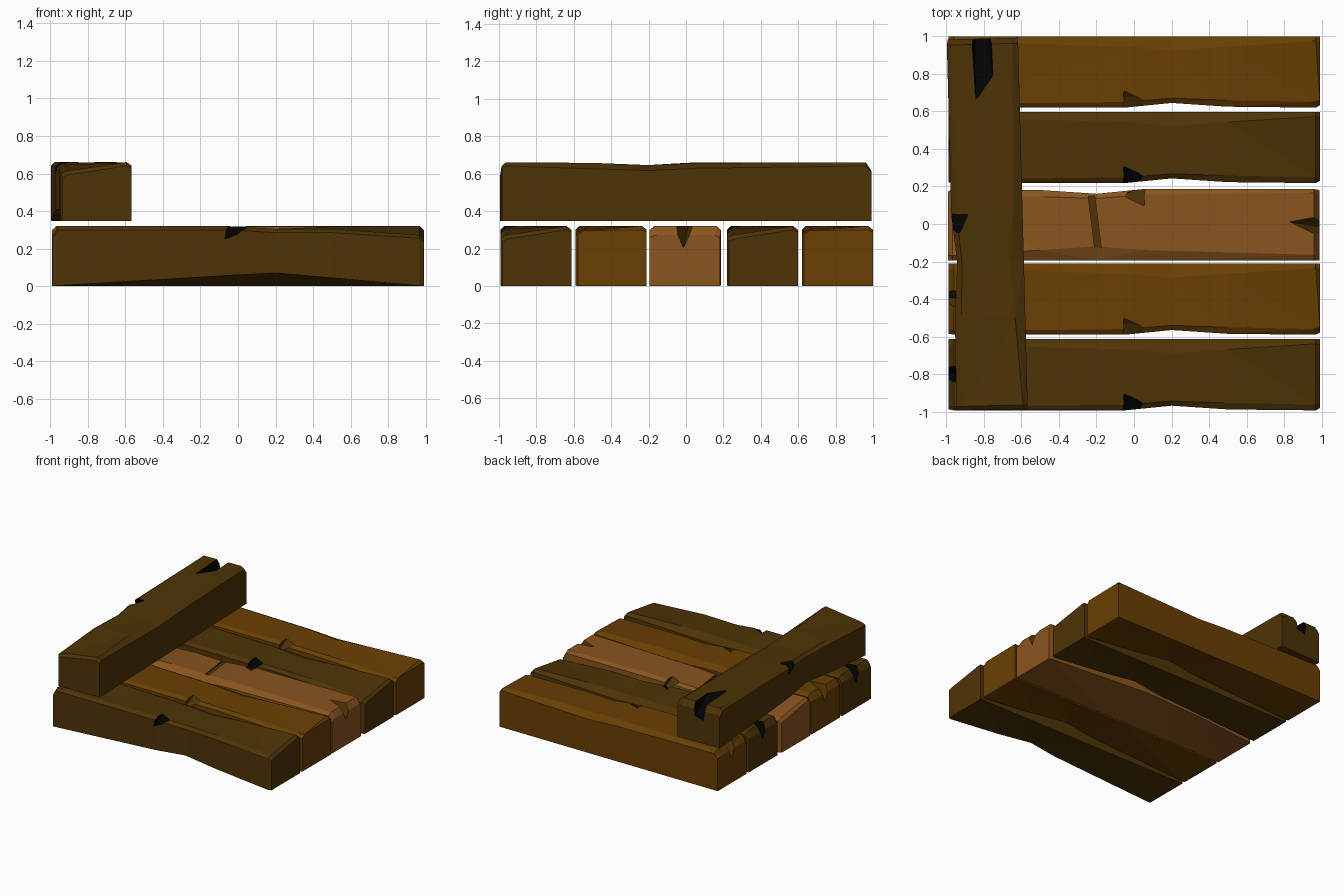
import bpy, bmesh, math
from mathutils import Matrix

if "Cube" in bpy.data.objects:
    bpy.data.objects.remove(bpy.data.objects["Cube"])


def material(name, rgb):
    m = bpy.data.materials.new(name)
    m.diffuse_color = (*rgb, 1)
    m.use_nodes = True
    m.node_tree.nodes["Principled BSDF"].inputs["Base Color"].default_value = m.diffuse_color
    return m


DARK = material("dark brown", (0.077, 0.034, 0.002))
ORANGE = material("orange brown", (0.143, 0.050, 0.001))
LIGHT = material("light brown", (0.252, 0.089, 0.013))
BLACK = material("black", (0.0006, 0.0007, 0.001))

# Worn plank sections along x: x, front bottom z, front inset,
# front side z, front top inset, front top z, back top inset, back top z, back side z
STATIONS = [
    (-.988, .000, .005, .255, .03, .272, .040, .272, .262),
    (-.958, .003, .000, .300, .02, .320, .030, .320, .300),
    (-.050, .057, .000, .300, .03, .320, .055, .317, .288),
    (.200, .070, .025, .285, .05, .305, .075, .305, .275),
    (.500, .044, .005, .285, .04, .305, .055, .317, .285),
    (.968, .002, .000, .255, .03, .272, .025, .320, .300),
    (.990, .000, .012, .240, .04, .250, .030, .300, .288),
]
HALF = 0.19

# Cutter hulls in plank space
EDGE_CHIP = [(-.05, -.22, .34), (-.05, -.08, .34), (.10, -.14, .34), (.01, -.22, .34),
             (-.075, -.22, .23), (-.06, -.13, .29)]
END_CHIP = [(-1.02, -.06, .34), (-1.02, .085, .34), (-.80, -.02, .34), (-1.02, .015, .18)]
END_SPLIT = [(-1.02, -.06, .34), (-1.02, .05, .34), (-.61, -.045, .34), (-.75, .055, .34),
             (-1.02, -.04, .18), (-1.02, .03, .2)]
GROOVE = [(x, y, z) for x, y in ((.245, -.16), (.21, -.16), (.175, .12), (.21, .12))
          for z in (.295, .35)]


def hull_cutter(points, mat):
    bm = bmesh.new()
    for p in points:
        bm.verts.new(p)
    bmesh.ops.convex_hull(bm, input=bm.verts[:])
    loose = [v for v in bm.verts if not v.link_faces]
    bmesh.ops.delete(bm, geom=loose, context='VERTS')
    bmesh.ops.recalc_face_normals(bm, faces=bm.faces[:])
    me = bpy.data.meshes.new("cutter")
    bm.to_mesh(me)
    bm.free()
    me.materials.append(mat)
    ob = bpy.data.objects.new("cutter", me)
    bpy.context.collection.objects.link(ob)
    ob.hide_render = True
    return ob


def plank(name, mat, chip_mat, matrix, chips, slanted_end=True):
    # loft the worn sections into a solid
    bm = bmesh.new()
    rings = []
    for x, fb, fo, fs, ft, fz, bt, bz, bs in STATIONS:
        if not slanted_end and x > .9:
            fs, fz = max(fs, .27), max(fz, .295)
        section = [(-HALF + fo, fb), (HALF, 0), (HALF, bs), (HALF - bt, bz),
                   (-HALF + ft, fz), (-HALF + fo, fs)]
        rings.append([bm.verts.new((x, y, z)) for y, z in section])
    n = len(rings[0])
    for a, b in zip(rings, rings[1:]):
        for i in range(n):
            j = (i + 1) % n
            bm.faces.new((a[i], a[j], b[j], b[i]))
    bm.faces.new(rings[0])
    bm.faces.new(rings[-1])
    bmesh.ops.triangulate(bm, faces=[f for f in bm.faces if len(f.verts) == 4])
    bmesh.ops.recalc_face_normals(bm, faces=bm.faces[:])
    me = bpy.data.meshes.new(name)
    bm.to_mesh(me)
    bm.free()
    me.materials.append(mat)
    me.materials.append(chip_mat)
    ob = bpy.data.objects.new(name, me)
    bpy.context.collection.objects.link(ob)
    # cut the chips, which take the cutter's colour
    cutters = [hull_cutter(c, chip_mat) for c in chips]
    for c in cutters:
        mod = ob.modifiers.new("chip", 'BOOLEAN')
        mod.operation = 'DIFFERENCE'
        mod.solver = 'EXACT'
        mod.material_mode = 'TRANSFER'
        mod.object = c
    bpy.context.view_layer.update()
    dg = bpy.context.evaluated_depsgraph_get()
    cut = bpy.data.meshes.new_from_object(ob.evaluated_get(dg))
    ob.modifiers.clear()
    ob.data = cut
    for c in cutters:
        bpy.data.objects.remove(c)
    ob.matrix_world = matrix


# Floor planks
chips = [EDGE_CHIP, END_CHIP]
for i, (y, mat, chip) in enumerate([(-.803, DARK, BLACK), (-.4, ORANGE, DARK),
                                    (.408, DARK, BLACK), (.81, ORANGE, DARK)]):
    plank(f"floor_plank_{i + 1}", mat, chip, Matrix.Translation((0, y, 0)), chips, mat is DARK)

# Middle plank, turned around
plank("middle_plank", LIGHT, DARK,
      Matrix.Translation((0, -.004, 0)) @ Matrix.Rotation(math.pi, 4, 'Z'), chips + [GROOVE])

# Cross beam lying over the left ends
plank("cross_beam", DARK, BLACK,
      Matrix.Translation((-.782, 0, .347)) @ Matrix.Rotation(math.radians(-88.5), 4, 'Z')
      @ Matrix.Diagonal((1, 1, .98, 1)), [EDGE_CHIP, END_SPLIT])
